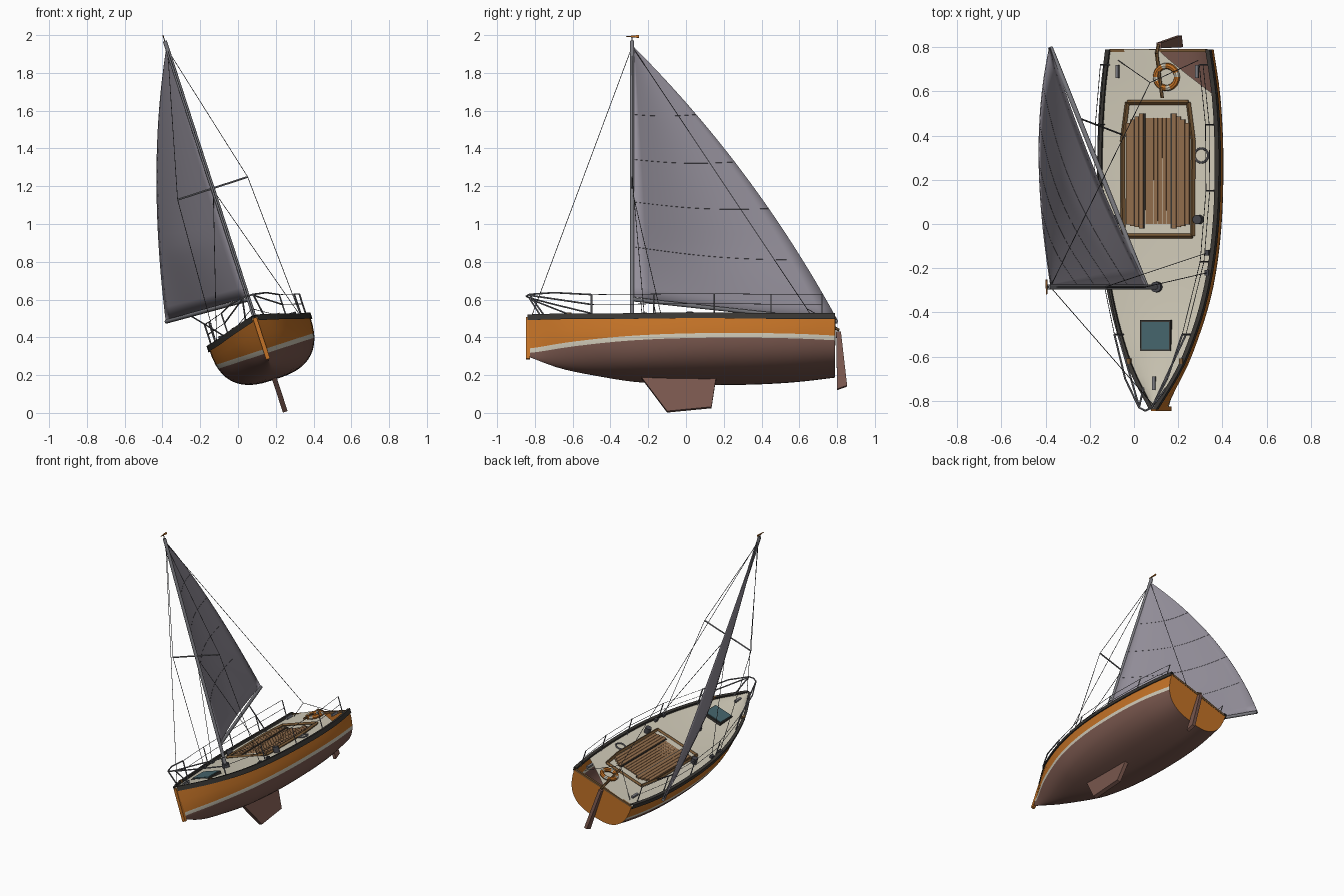
import bpy, bmesh, math
from mathutils import Matrix, Vector

if "Cube" in bpy.data.objects:
    bpy.data.objects.remove(bpy.data.objects["Cube"])

# Boat is modelled upright (u sideways, y aft, w up), then heeled over
HEEL = Matrix.Translation((0.252, 0, 0)) @ Matrix.Rotation(math.radians(-18), 4, 'Y')


def material(name, rgb):
    m = bpy.data.materials.new(name)
    m.diffuse_color = (*rgb, 1)
    m.use_nodes = True
    m.node_tree.nodes["Principled BSDF"].inputs["Base Color"].default_value = m.diffuse_color
    return m


ORANGE = material("orange paint", (0.55, 0.17, 0.02))
BROWN = material("bottom brown", (0.19, 0.095, 0.075))
CREAM = material("cream", (0.62, 0.58, 0.47))
SAIL = material("grey sailcloth", (0.30, 0.28, 0.33))
PLANK = material("teak", (0.28, 0.15, 0.07))
DARK = material("dark trim", (0.04, 0.037, 0.033))
COAMING = material("varnished wood", (0.18, 0.095, 0.035))
STEEL = material("steel", (0.20, 0.20, 0.22))
TEAL = material("teal glass", (0.06, 0.13, 0.15))
ROPE = material("rigging", (0.06, 0.06, 0.07))


def finish(name, bm, mats, smooth=True):
    me = bpy.data.meshes.new(name)
    bm.to_mesh(me)
    bm.free()
    me.transform(HEEL)
    for m in mats:
        me.materials.append(m)
    if smooth:
        me.shade_smooth()
        me.set_sharp_from_angle(angle=0.6)
    ob = bpy.data.objects.new(name, me)
    bpy.context.collection.objects.link(ob)
    return ob


def grid(rows, wrap=False):
    bm = bmesh.new()
    vs = [[bm.verts.new(p) for p in r] for r in rows]
    n = len(rows[0])
    for a, b in zip(vs, vs[1:]):
        for j in range(n if wrap else n - 1):
            k = (j + 1) % n
            bm.faces.new((a[j], a[k], b[k], b[j]))
    return bm, vs


def tube(name, paths, r, mat, sides=6):
    bm = bmesh.new()
    for path in paths:
        for a, b in zip(path, path[1:]):
            a, b = Vector(a), Vector(b)
            d = b - a
            m = Matrix.Translation((a + b) / 2) @ d.to_track_quat('Z', 'Y').to_matrix().to_4x4()
            bmesh.ops.create_cone(bm, cap_ends=True, segments=sides, radius1=r, radius2=r,
                                  depth=d.length, matrix=m)
    return finish(name, bm, [mat])


def boxes(name, items, mat):
    bm = bmesh.new()
    for c, s in items:
        bmesh.ops.create_cube(bm, size=1, matrix=Matrix.Translation(c) @ Matrix.Diagonal((*s, 1)))
    return finish(name, bm, [mat], False)


def prism(name, outline, t, mat):
    # side outline in (y, w) given thickness across the boat
    bm = bmesh.new()
    a = [bm.verts.new((-t / 2, y, w)) for y, w in outline]
    b = [bm.verts.new((t / 2, y, w)) for y, w in outline]
    bm.faces.new(a)
    bm.faces.new(b[::-1])
    for i in range(len(a)):
        k = (i + 1) % len(a)
        bm.faces.new((a[i], b[i], b[k], a[k]))
    bmesh.ops.recalc_face_normals(bm, faces=bm.faces)
    return finish(name, bm, [mat], False)


def ring(name, c, R, r, mats):
    rows = []
    for i in range(33):
        a = math.tau * i / 32
        rows.append([(c[0] + (R + r * math.cos(b)) * math.cos(a), c[1] + (R + r * math.cos(b)) * math.sin(a),
                      c[2] + r * math.sin(b)) for b in [math.tau * k / 8 for k in range(8)]])
    bm, _ = grid(rows, True)
    bmesh.ops.remove_doubles(bm, verts=bm.verts, dist=1e-5)
    bmesh.ops.recalc_face_normals(bm, faces=bm.faces)
    if len(mats) > 1:
        for f in bm.faces:
            p = f.calc_center_median()
            a = math.atan2(p.y - c[1], p.x - c[0]) % (math.pi / 2)
            f.material_index = int(a < 0.4)
    finish(name, bm, mats)


# Hull lines: station, half beam, sheer height, bottom height
LINES = [(-.84, .008, .525, .315), (-.7, .092, .502, .26), (-.6, .14, .488, .235), (-.4, .207, .466, .207),
         (-.2, .25, .455, .192), (0, .273, .45, .186), (.2, .281, .447, .186), (.4, .279, .445, .19),
         (.6, .266, .448, .202), (.79, .24, .457, .222)]


def line(y, c):
    i = max(k for k in range(len(LINES) - 1) if LINES[k][0] <= y + 1e-9)

    def slope(k):
        a, b = LINES[max(k - 1, 0)], LINES[min(k + 1, len(LINES) - 1)]
        return (b[c] - a[c]) / (b[0] - a[0])
    p, q = LINES[i], LINES[i + 1]
    h = q[0] - p[0]
    t = (y - p[0]) / h
    return ((2 * t**3 - 3 * t**2 + 1) * p[c] + (t**3 - 2 * t**2 + t) * h * slope(i)
            + (3 * t**2 - 2 * t**3) * q[c] + (t**3 - t**2) * h * slope(i + 1))


def deck_w(u, y):
    return line(y, 2) + .015 * (1 - min(1, (u / line(y, 1)) ** 2))


YS = sorted([-.84 + 1.63 * i / 32 for i in range(33)] + [.58])

# Hull with painted bottom, boot stripe and topsides
rows = []
for y in YS:
    hb, ws, wb = line(y, 1), line(y, 2), line(y, 3)
    k = .348 + .35 * max(0, (-.3 - y) / .54)
    levels = [wb + (.332 - wb) * (i / 9) ** 2 for i in range(10)] + [.356, (.356 + ws) / 2, ws]
    half = []
    for w in levels:
        t = (w - wb) / (ws - wb)
        half.append((hb * max(0, 1 - (1 - t) ** 2.5) ** k, w))
    rows.append([(u, y, w) for u, w in half[::-1]] + [(-u, y, w) for u, w in half[1:]])
bm, vs = grid(rows)
bm.faces.ensure_lookup_table()
n = len(rows[0]) - 1
for i, f in enumerate(bm.faces):
    j = min(i % n, n - 1 - i % n)
    f.material_index = 0 if j < 2 else 1 if j == 2 else 2
bm.faces.new(vs[-1])  # transom
finish("hull", bm, [ORANGE, CREAM, BROWN])

# Deck, left open at the starboard quarter
rows = []
for y in YS:
    L = line(y, 1)
    R = L if y <= .58 else L * (.79 - y) / .21
    us = [-L + (L + R) * j / 8 for j in range(9)]
    rows.append([(u, y, deck_w(u, y)) for u in us])
finish("deck", grid(rows)[0], [CREAM])

# Toe rails, stem post and transom cap
for s, side in ((-1, "port"), (1, "starboard")):
    rows = []
    for y in YS:
        u, w = line(y, 1), line(y, 2)
        rows.append([(s * (u + a), y, w + b) for a, b in ((-.012, -.004), (-.012, .018), (.008, .018), (.008, -.014))])
    bm, _ = grid(rows, True)
    bmesh.ops.recalc_face_normals(bm, faces=bm.faces)
    finish(side + "_toe_rail", bm, [DARK])
prism("stem_post", [(-.846, .30), (-.825, .30), (-.825, .53), (-.846, .53)], .022, ORANGE)
boxes("transom_cap", [((0, .785, .458), (.46, .014, .014))], COAMING)

# Keel, rudder, tiller
prism("keel", [(-.25, .215), (.16, .20), (.135, .03), (-.1, .006)], .026, BROWN)
prism("rudder", [(.795, .45), (.82, .45), (.853, .15), (.80, .13)], .022, BROWN)
tube("tiller", [[(0, .81, .46), (0, .77, .485), (.03, .57, .495)]], .008, COAMING)

# Cockpit: coaming, seats and sole slats
W = .466
path = [(-.165, -.055, W), (.165, -.055, W), (.168, .38, W), (.145, .55, W), (-.145, .55, W), (-.168, .38, W), (-.165, -.055, W)]
tube("cockpit_coaming", [path], .011, COAMING, 4)
slats = []
for s in (-1, 1):
    slats += [((s * (.078 + .021 * i), .24 - .004 * i, .463), (.019, .52 - .02 * i, .018)) for i in range(4)]
boxes("seat_slats", slats, PLANK)
boxes("sole_slats", [((-.05 + .02 * i, .24, .458), (.018, .48, .014)) for i in range(6)], PLANK)
boxes("seat_edges", [((s * .064, .24, .460), (.006, .52, .018)) for s in (-1, 1)], DARK)

# Foredeck hatch
boxes("hatch_frame", [((0, -.505, .492), (.145, .14, .018))], DARK)
boxes("hatch_glass", [((0, -.505, .502), (.13, .125, .008))], TEAL)

# Deck fittings
tube("winches", [[(s * .195, .02, .45), (s * .195, .02, .495)] for s in (-1, 1)], .021, ROPE, 16)
cleats = [((s * .19, .69, .475), (.014, .06, .016)) for s in (-1, 1)] + [((0, -.72, .525), (.014, .06, .016))]
boxes("cleats", cleats, STEEL)
boxes("fairleads", [((s * .125, -.62, .505), (.016, .025, .02)) for s in (-1, 1)], COAMING)
boxes("chainplates", [((s * .235, y, .468), (.02, .025, .02)) for s in (-1, 1) for y in (-.22, -.13)], ROPE)
ring("life_ring", (.047, .665, .485), .05, .014, [ORANGE, CREAM])
ring("rope_coil", (.205, .31, .462), .032, .005, [STEEL])

# Guard rails: pulpit, stanchions and lifelines
posts = (-.5, -.17, .15, .45, .72)
bow_top, pulpit, stanchions, wires = (0, -.845, .65), [], [], []
for s in (-1, 1):
    foot = [Vector((s * (line(y, 1) - .015), y, line(y, 2))) for y in posts]
    heads = [p + Vector((0, 0, .13)) for p in foot]
    mid = [p + Vector((0, 0, .075)) for p in foot]
    b = Vector((s * (line(-.74, 1) - .015), -.74, line(-.74, 2)))
    pulpit += [[foot[0], heads[0], (s * .10, -.7, .637), (s * .03, -.83, .65), bow_top],
               [b, (s * .03, -.83, .65)], [mid[0], (s * .03, -.83, .645)]]
    stanchions += [[p, q] for p, q in zip(foot, heads)]
    wires += [heads, mid]
tube("pulpit", pulpit, .0045, STEEL)
tube("stanchions", stanchions, .0035, STEEL)
tube("lifelines", wires, .0016, ROPE, 4)

# Mast, collar, boom, spreaders and wind vane
HEAD, TACK, CLEW = Vector((0, -.275, 2.035)), Vector((0, -.275, .645)), Vector((-.45, .8, .665))
tube("mast", [[(0, -.285, .45), (0, -.285, 2.07)]], .011, STEEL, 12)
tube("mast_collar", [[(0, -.285, .45), (0, -.285, .5)]], .024, ROPE, 16)
tube("boom", [[(0, -.285, .632), (-.45, .8, .655)]], .011, STEEL, 12)
tube("spreaders", [[(-.195, -.285, 1.25), (.195, -.285, 1.25)]], .005, STEEL)
tube("vane_pin", [[(0, -.285, 2.06), (0, -.285, 2.1)]], .003, ROPE)
prism("wind_vane", [(-.32, 2.095), (-.25, 2.088), (-.25, 2.103)], .006, ORANGE)


# Mainsail with bellied surface and seams
def sail_point(s, t, off=0):
    luff = TACK.lerp(HEAD, s)
    leech = CLEW.lerp(HEAD, s) + Vector((-.035, .05, .055)) * 4 * s * (1 - s)
    p = luff.lerp(leech, t)
    p.x -= .07 * (leech - luff).length * math.sin(math.pi * t) * min(1, .3 + 3 * s) - off
    return p


rows = [[sail_point(i / 24, j / 14) for j in range(15)] for i in range(25)]
sail = finish("mainsail", grid(rows)[0], [SAIL])
sol = sail.modifiers.new("thickness", 'SOLIDIFY')
sol.thickness, sol.offset = .005, 0
tube("sail_seams", [[sail_point(s, j / 14, .0015) for j in range(15)] for s in (.2, .38, .55, .73)], .0018, ROPE, 4)

# Standing rigging and mainsheet
stays = [[(0, -.285, 2.04), (0, -.82, .53)], [(0, -.285, 2.04), (0, .64, .58)]]
for s in (-1, 1):
    stays += [[(0, -.285, 2.02), (s * .195, -.285, 1.25), (s * .235, -.22, .46)],
              [(0, -.285, 1.24), (s * .235, -.13, .46)],
              [(0, .64, .58), (s * .19, .74, .46)]]
tube("stays", stays, .0018, ROPE, 5)
tube("mainsheet", [[(-.32, .48, .645), (-.16, .4, .46)]], .004, ROPE)
